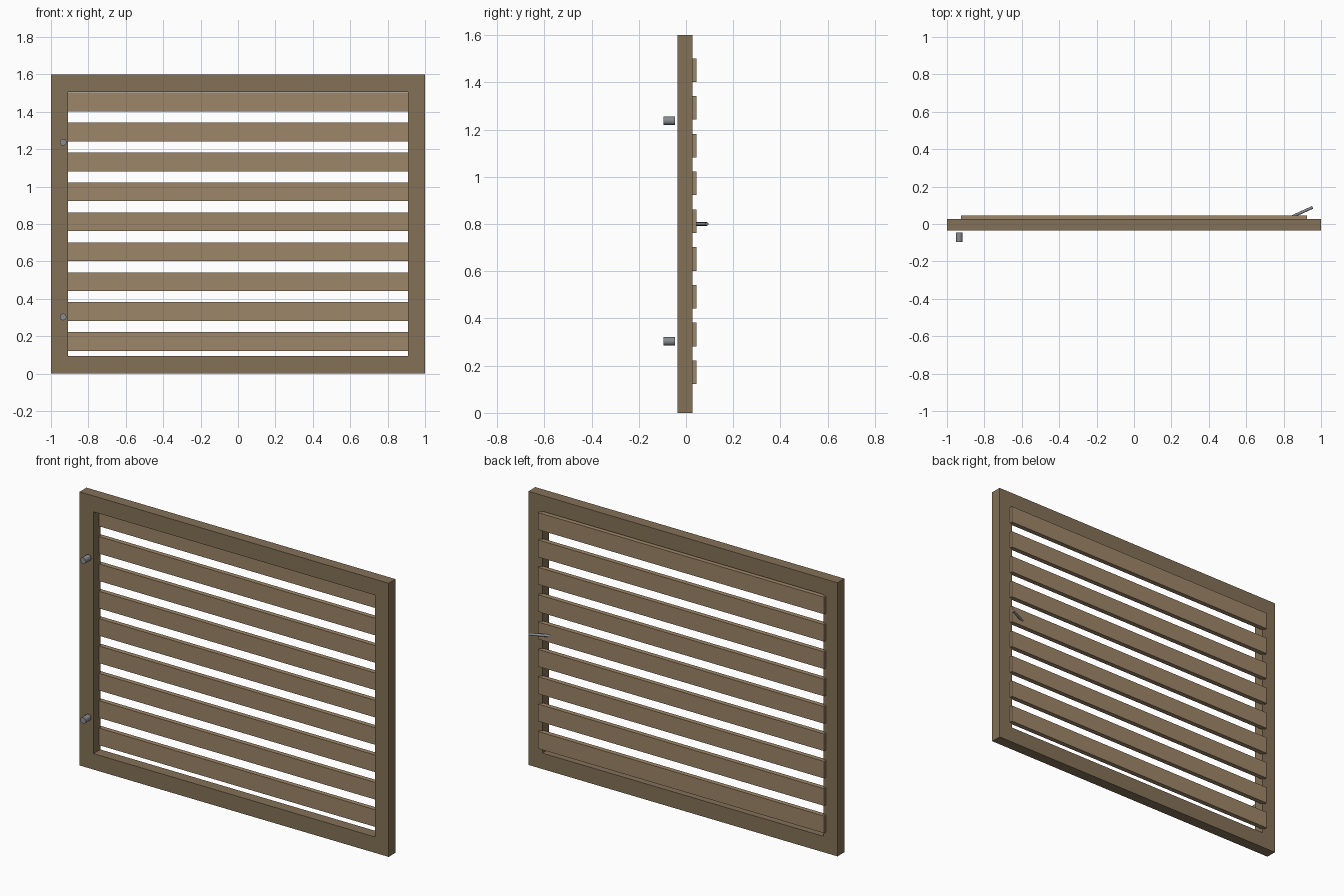
import bpy, bmesh, math
from mathutils import Vector

if "Cube" in bpy.data.objects:
    bpy.data.objects.remove(bpy.data.objects["Cube"])


def material(name, rgb):
    m = bpy.data.materials.new(name)
    m.diffuse_color = (*rgb, 1)
    m.use_nodes = True
    m.node_tree.nodes["Principled BSDF"].inputs["Base Color"].default_value = m.diffuse_color
    return m


frame_wood = material("frame_wood", (0.23, 0.165, 0.095))
slat_wood = material("slat_wood", (0.34, 0.24, 0.14))
metal = material("metal", (0.25, 0.26, 0.28))


def rod(name, start, end, radius, sides=16):
    a, b = Vector(start), Vector(end)
    bpy.ops.mesh.primitive_cylinder_add(vertices=sides, radius=radius, depth=(b - a).length,
                                        location=(a + b) / 2,
                                        rotation=(b - a).to_track_quat('Z', 'Y').to_euler())
    o = bpy.context.object
    o.name = name
    o.data.materials.append(metal)
    bpy.ops.object.shade_smooth_by_angle()


# Frame: rectangular ring extruded in depth
def ring(w, z0, z1):
    return [(-w, z0), (w, z0), (w, z1), (-w, z1)]


bm = bmesh.new()
y_front, y_back = -0.036, 0.028
loops = [[bm.verts.new((x, y, z)) for x, z in r]
         for r, y in ((ring(1, 0, 1.6), y_front), (ring(1, 0, 1.6), y_back),
                      (ring(0.91, 0.093, 1.507), y_back), (ring(0.91, 0.093, 1.507), y_front))]
for i in range(4):
    a, b = loops[i], loops[(i + 1) % 4]
    for k in range(4):
        n = (k + 1) % 4
        bm.faces.new((a[k], a[n], b[n], b[k]))
bmesh.ops.recalc_face_normals(bm, faces=bm.faces)
mesh = bpy.data.meshes.new("frame")
bm.to_mesh(mesh)
bm.free()
mesh.materials.append(frame_wood)
bpy.context.collection.objects.link(bpy.data.objects.new("frame", mesh))

# Horizontal slats set proud of the back of the frame
for i in range(9):
    bpy.ops.mesh.primitive_cube_add(size=1, location=(0, 0.031, 0.172 + 0.16 * i))
    slat = bpy.context.object
    slat.name = f"slat_{i + 1}"
    slat.scale = (1.85, 0.028, 0.1)
    slat.data.materials.append(slat_wood)

# Hinge pins on the front, latch handle on the back
for name, z in (("lower_hinge", 0.303), ("upper_hinge", 1.237)):
    rod(name, (-0.935, -0.096, z), (-0.935, -0.046, z), 0.018)
rod("latch_handle", (0.84, 0.037, 0.8), (0.955, 0.089, 0.8), 0.0075)
